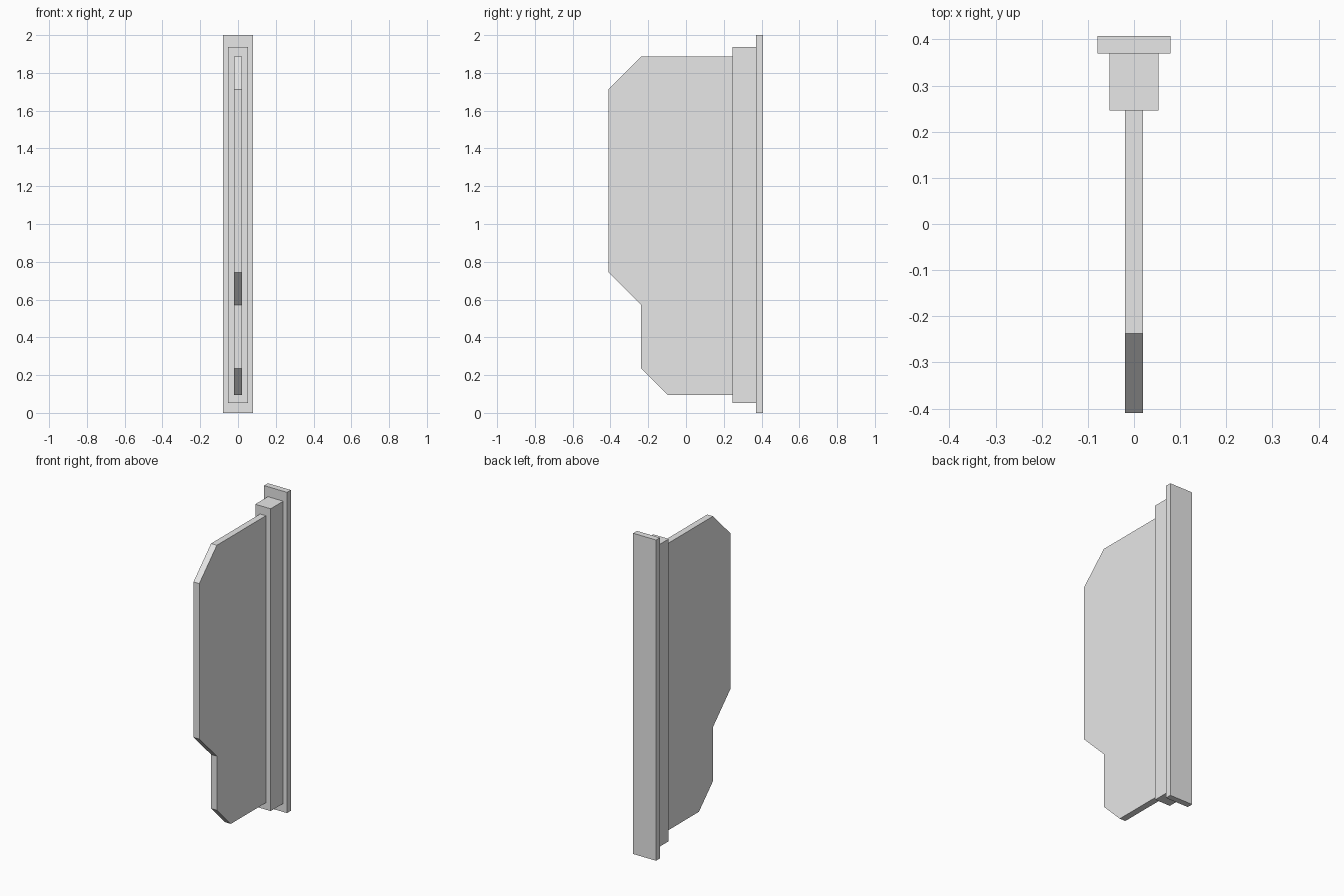
import bpy
import bmesh

cube = bpy.data.objects.get("Cube")
if cube:
    bpy.data.objects.remove(cube, do_unlink=True)

grey = bpy.data.materials.new("light grey")
grey.use_nodes = True
colour = (0.8, 0.8, 0.8, 1)
grey.diffuse_color = colour
grey.node_tree.nodes["Principled BSDF"].inputs["Base Color"].default_value = colour


def slab(name, outline, half_width):
    """Extrude a (y, z) outline symmetrically along x."""
    bm = bmesh.new()
    face = bm.faces.new([bm.verts.new((-half_width, y, z)) for y, z in outline])
    extruded = bmesh.ops.extrude_face_region(bm, geom=[face])["geom"]
    verts = [v for v in extruded if isinstance(v, bmesh.types.BMVert)]
    bmesh.ops.translate(bm, verts=verts, vec=(2 * half_width, 0, 0))
    bmesh.ops.recalc_face_normals(bm, faces=bm.faces)
    mesh = bpy.data.meshes.new(name)
    bm.to_mesh(mesh)
    bm.free()
    mesh.materials.append(grey)
    obj = bpy.data.objects.new(name, mesh)
    bpy.context.collection.objects.link(obj)
    return obj


def bar(name, y0, y1, z0, z1, half_width):
    return slab(name, [(y0, z0), (y1, z0), (y1, z1), (y0, z1)], half_width)


# Mounting plate and stepped rib
bar("back_plate", 0.37, 0.408, 0, 2, 0.079)
bar("middle_rib", 0.246, 0.37, 0.053, 1.938, 0.053)

# Thin panel with chamfered, stepped front edge
slab("front_panel", [
    (0.246, 0.096), (-0.099, 0.096), (-0.237, 0.234), (-0.237, 0.571),
    (-0.41, 0.744), (-0.41, 1.713), (-0.237, 1.886), (0.246, 1.886),
], 0.02)
